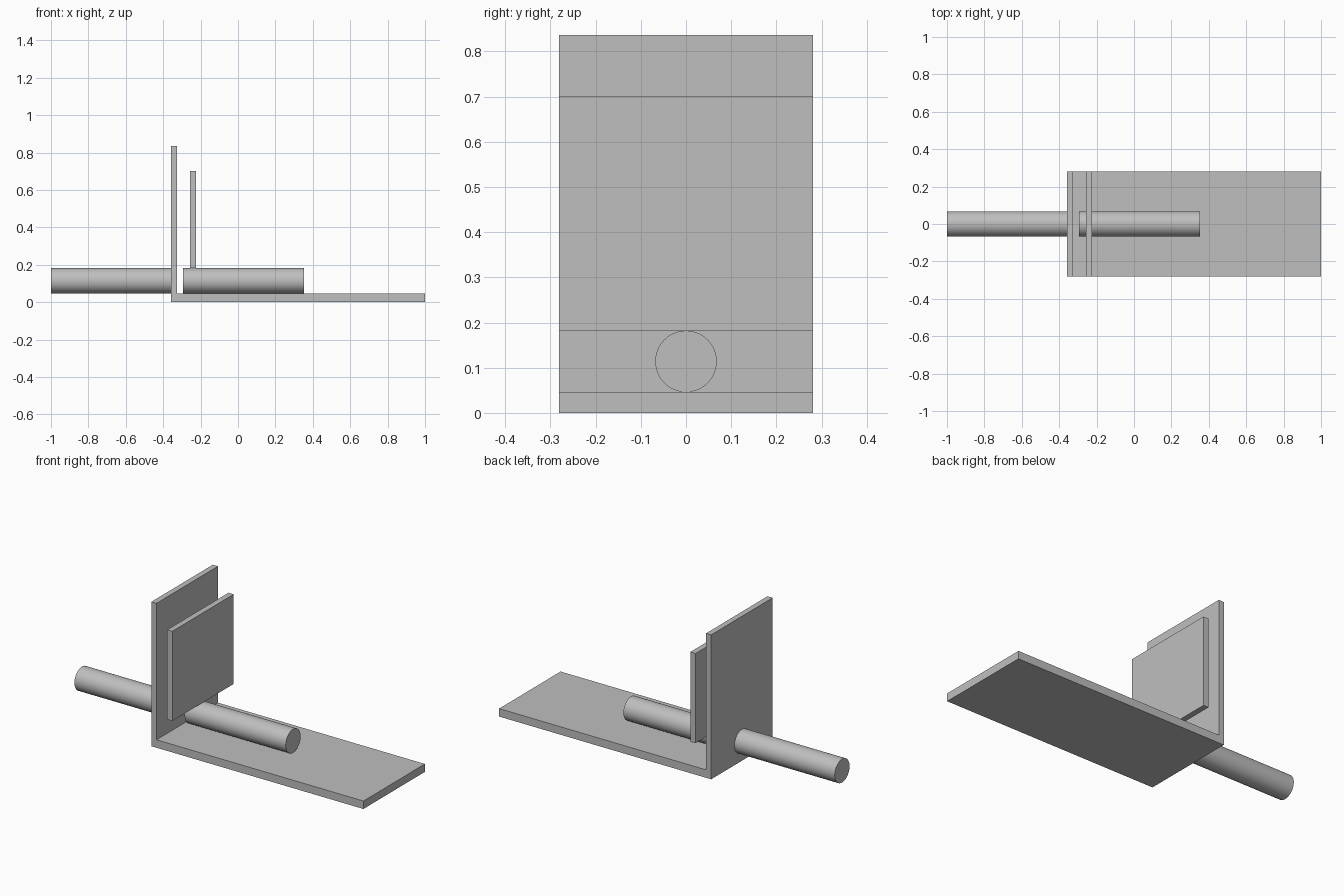
import bpy
import bmesh
import math

if "Cube" in bpy.data.objects:
    bpy.data.objects.remove(bpy.data.objects["Cube"], do_unlink=True)

grey = bpy.data.materials.new("plain grey")
grey.use_nodes = True
grey.diffuse_color = (0.52, 0.52, 0.52, 1)
grey.node_tree.nodes["Principled BSDF"].inputs["Base Color"].default_value = grey.diffuse_color

HALF_DEPTH = 0.281
THICK = 0.033
FLOOR = 0.046
ROD_RADIUS = 0.068
ROD_LENGTH = 0.647
ROD_TOP = FLOOR + 2 * ROD_RADIUS
BACK = -0.358


def extruded_profile(name, points):
    """Extrude an XZ outline along the full depth."""
    bm = bmesh.new()
    face = bm.faces.new([bm.verts.new((x, -HALF_DEPTH, z)) for x, z in points])
    result = bmesh.ops.extrude_face_region(bm, geom=[face])
    moved = [v for v in result["geom"] if isinstance(v, bmesh.types.BMVert)]
    bmesh.ops.translate(bm, verts=moved, vec=(0, 2 * HALF_DEPTH, 0))
    bmesh.ops.recalc_face_normals(bm, faces=bm.faces)
    mesh = bpy.data.meshes.new(name)
    bm.to_mesh(mesh)
    bm.free()
    mesh.materials.append(grey)
    obj = bpy.data.objects.new(name, mesh)
    bpy.context.collection.objects.link(obj)


def rod(name, start):
    """Lay a smooth rod along x, resting at floor height."""
    bpy.ops.mesh.primitive_cylinder_add(
        vertices=64, radius=ROD_RADIUS, depth=ROD_LENGTH,
        location=(start + ROD_LENGTH / 2, 0, FLOOR + ROD_RADIUS),
        rotation=(0, math.pi / 2, 0))
    obj = bpy.context.object
    obj.name = name
    obj.data.materials.append(grey)
    bpy.ops.object.shade_smooth_by_angle()


# L-shaped bracket: base plate and upright in one piece
extruded_profile("angle_bracket", [
    (BACK, 0), (1, 0), (1, FLOOR), (BACK + THICK, FLOOR),
    (BACK + THICK, 0.836), (BACK, 0.836)])

# Separate plate standing on the inner rod
extruded_profile("clamp_plate", [
    (-0.257, ROD_TOP), (-0.224, ROD_TOP), (-0.224, 0.701), (-0.257, 0.701)])

# Two coaxial rods, either side of the upright
rod("outer_rod", -1)
rod("inner_rod", -0.294)
